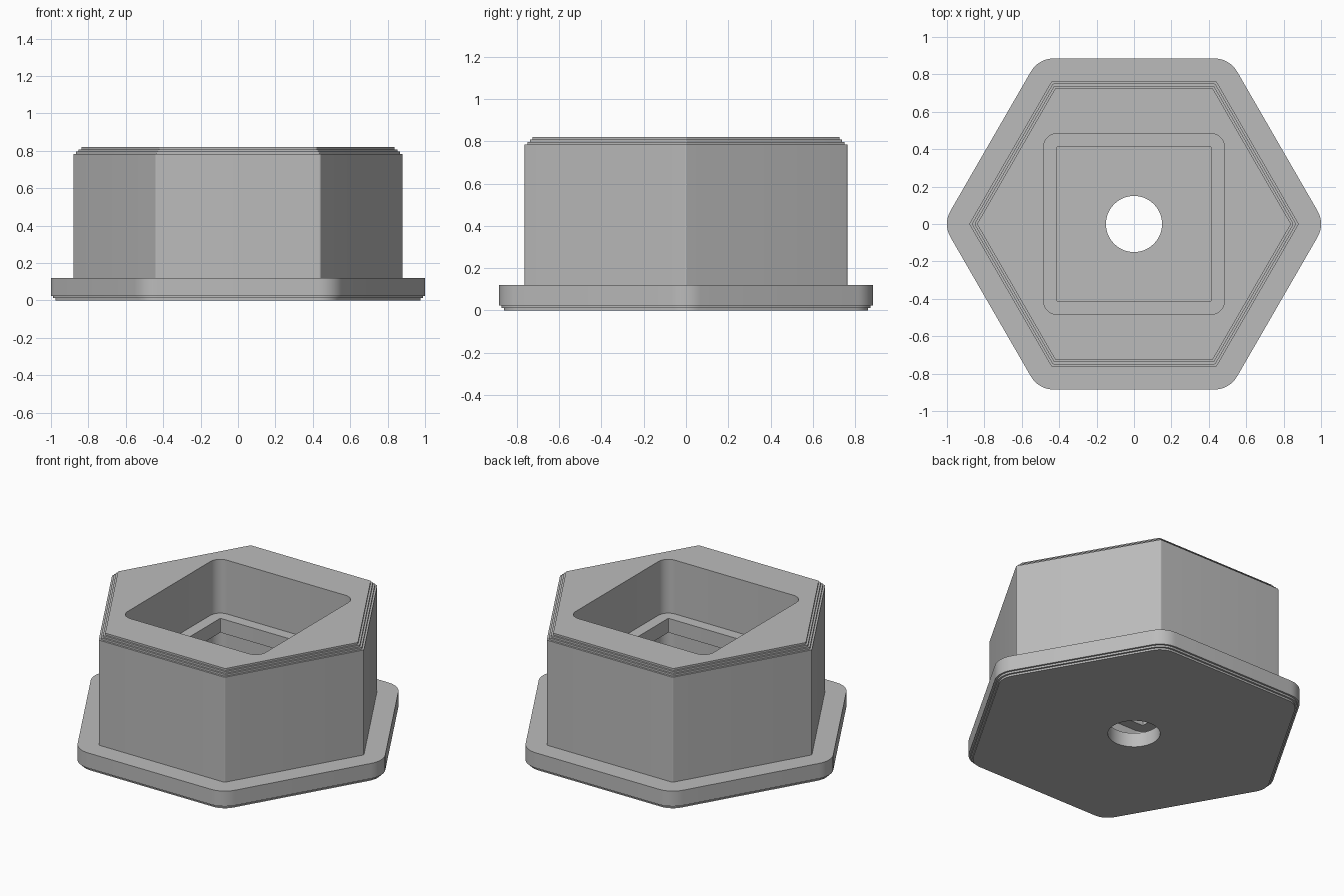
import bpy
import bmesh
from math import cos, sin, pi

old = bpy.data.objects.get("Cube")
if old:
    bpy.data.objects.remove(old, do_unlink=True)

# Single plain colour
grey = bpy.data.materials.new("matte grey")
colour = (0.5, 0.5, 0.5, 1)
grey.diffuse_color = colour
grey.use_nodes = True
bsdf = grey.node_tree.nodes["Principled BSDF"]
bsdf.inputs["Base Color"].default_value = colour
bsdf.inputs["Roughness"].default_value = 0.6


def rounded_polygon(sides, apothem, radius, start, steps=8):
    """Points of a regular polygon with rounded corners."""
    reach = (apothem - radius) / cos(pi / sides)
    points = []
    for corner in range(sides):
        a = start + corner * 2 * pi / sides
        for i in range(steps + 1):
            b = a + (i / steps - 0.5) * 2 * pi / sides
            points.append((reach * cos(a) + radius * cos(b),
                           reach * sin(a) + radius * sin(b)))
    return points


def loft(name, sides, start, levels):
    """Closed solid through stacked (height, apothem, corner radius) levels."""
    bm = bmesh.new()
    rings = [[bm.verts.new((x, y, z)) for x, y in rounded_polygon(sides, a, r, start)]
             for z, a, r in levels]
    n = len(rings[0])
    for low, high in zip(rings, rings[1:]):
        for i in range(n):
            j = (i + 1) % n
            bm.faces.new((low[i], low[j], high[j], high[i]))
    bm.faces.new(rings[0][::-1])
    bm.faces.new(rings[-1])
    bmesh.ops.recalc_face_normals(bm, faces=bm.faces)
    mesh = bpy.data.meshes.new(name)
    bm.to_mesh(mesh)
    bm.free()
    mesh.materials.append(grey)
    obj = bpy.data.objects.new(name, mesh)
    bpy.context.collection.objects.link(obj)
    return obj


def cut(target, cutter):
    mod = target.modifiers.new("cut", "BOOLEAN")
    mod.operation = "DIFFERENCE"
    mod.solver = "EXACT"
    mod.object = cutter
    bpy.context.view_layer.objects.active = target
    bpy.ops.object.modifier_apply(modifier=mod.name)
    bpy.data.objects.remove(cutter, do_unlink=True)


# Outer shell: stepped flange foot, flange, hexagonal body, stepped top rim
STEP = 0.012
levels = []
for k in (2, 1, 0):
    inset = k * STEP
    bottom = (2 - k) * STEP
    top = 0.12 if k == 0 else bottom + STEP
    levels += [(z, 0.885 - inset, 0.14 - inset) for z in (bottom, top)]
for k in range(4):
    bottom = 0.12 if k == 0 else 0.772 + k * STEP
    top = 0.784 + k * STEP
    levels += [(z, 0.763 - k * STEP, 0.012) for z in (bottom, top)]
housing = loft("hexagonal_housing", 6, 0, levels)

# Square pocket, thin plate opening and the cavity below the plate
POCKET, OPENING = (0.483, 0.07), (0.413, 0.002)
pocket = loft("pocket_cutter", 4, pi / 4, [
    (0.09, *POCKET), (0.39, *POCKET),
    (0.39, *OPENING), (0.48, *OPENING),
    (0.48, *POCKET), (0.9, *POCKET)])
cut(housing, pocket)

# Round hole through the floor
hole = loft("hole_cutter", 6, 0, [(-0.1, 0.15, 0.15), (0.2, 0.15, 0.15)])
bm = bmesh.new()
bm.from_mesh(hole.data)
bmesh.ops.remove_doubles(bm, verts=bm.verts, dist=0.0001)
bm.to_mesh(hole.data)
bm.free()
cut(housing, hole)

# Smooth rounded corners, crisp steps
bpy.ops.object.select_all(action="DESELECT")
housing.select_set(True)
bpy.context.view_layer.objects.active = housing
bpy.ops.object.shade_smooth_by_angle(angle=pi / 6)
